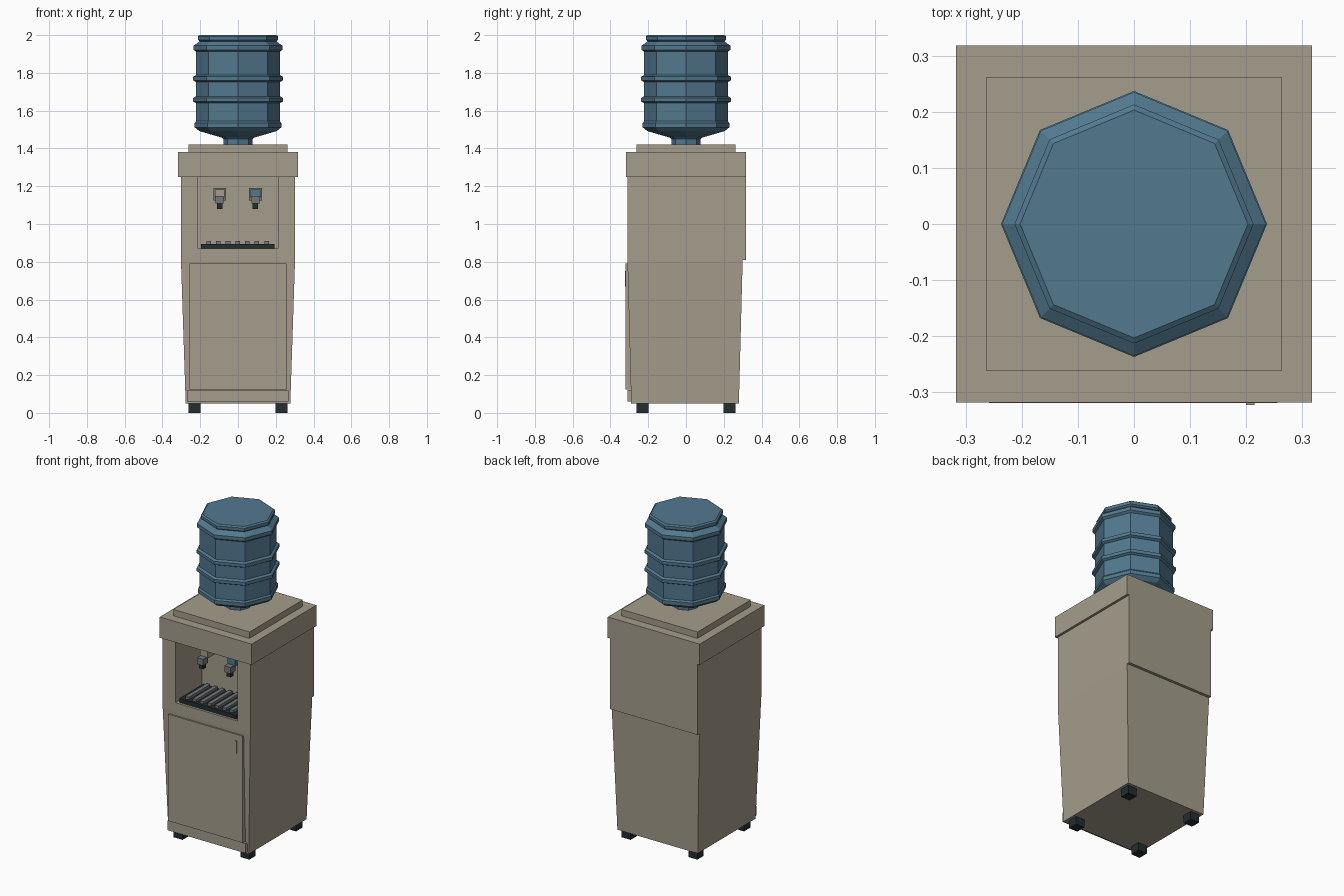
import bpy, bmesh, math

if "Cube" in bpy.data.objects:
    bpy.data.objects.remove(bpy.data.objects["Cube"])


def srgb(r, g, b):
    def lin(c):
        c /= 255
        return c / 12.92 if c <= 0.04045 else ((c + 0.055) / 1.055) ** 2.4
    return (lin(r), lin(g), lin(b), 1)


def material(name, rgb):
    m = bpy.data.materials.new(name)
    m.diffuse_color = srgb(*rgb)
    m.use_nodes = True
    m.node_tree.nodes["Principled BSDF"].inputs["Base Color"].default_value = m.diffuse_color
    return m


TAN = material("beige casing", (165, 157, 140))
BLUE = material("bottle blue", (82, 121, 143))
DARK = material("dark rubber", (36, 45, 47))
GREY = material("grey plastic", (116, 120, 122))


def finish(name, bm, mat):
    bmesh.ops.recalc_face_normals(bm, faces=bm.faces)
    me = bpy.data.meshes.new(name)
    bm.to_mesh(me)
    bm.free()
    me.materials.append(mat)
    ob = bpy.data.objects.new(name, me)
    bpy.context.scene.collection.objects.link(ob)
    return ob


def loft(name, rings, mat):
    """Skin a list of point rings and cap both ends."""
    bm = bmesh.new()
    rows = [[bm.verts.new(p) for p in ring] for ring in rings]
    n = len(rows[0])
    for a, b in zip(rows, rows[1:]):
        for i in range(n):
            j = (i + 1) % n
            bm.faces.new((a[i], a[j], b[j], b[i]))
    bm.faces.new(rows[0])
    bm.faces.new(rows[-1])
    return finish(name, bm, mat)


def rect(x0, x1, y0, y1, z):
    return [(x0, y0, z), (x1, y0, z), (x1, y1, z), (x0, y1, z)]


def box(name, x, y, z, mat):
    return loft(name, [rect(*x, *y, z[0]), rect(*x, *y, z[1])], mat)


# Casing: tapered below, straight above, with the dispensing niche cut out
casing = loft("casing", [rect(-0.277, 0.277, -0.29, 0.28, 0.05),
                         rect(-0.302, 0.302, -0.31, 0.30, 0.81),
                         rect(-0.302, 0.302, -0.31, 0.30, 1.25)], TAN)
cutter = box("niche_cutter", (-0.213, 0.213), (-0.4, -0.05), (0.87, 1.3), TAN)
cutter.hide_render = True
cutter.hide_viewport = True
cut = casing.modifiers.new("niche", 'BOOLEAN')
cut.operation = 'DIFFERENCE'
cut.solver = 'EXACT'
cut.object = cutter

# Top cover, upper back panel and bottle seat
box("top_cover", (-0.317, 0.317), (-0.318, 0.318), (1.25, 1.38), TAN)
box("back_panel", (-0.302, 0.302), (0.29, 0.318), (0.81, 1.25), TAN)
box("bottle_seat", (-0.263, 0.263), (-0.262, 0.262), (1.38, 1.42), TAN)

# Cupboard door, its handle and the kick plate
box("door", (-0.258, 0.256), (-0.319, -0.29), (0.125, 0.79), TAN)
box("door_handle", (0.2, 0.215), (-0.323, -0.318), (0.67, 0.75), TAN)
box("kick_plate", (-0.27, 0.268), (-0.309, -0.28), (0.06, 0.12), TAN)

# Feet
for sx in (-1, 1):
    for sy in (-1, 1):
        box("foot", (sx * 0.23 - 0.031, sx * 0.23 + 0.031),
            (sy * 0.23 - 0.031, sy * 0.23 + 0.031), (0, 0.052), DARK)

# Drip tray with grille bars
box("drip_tray", (-0.197, 0.194), (-0.295, -0.06), (0.87, 0.895), DARK)
for i in range(7):
    cx = -0.155 + i * 0.051
    box("grille_bar", (cx - 0.012, cx + 0.012), (-0.28, -0.07), (0.89, 0.911), GREY)

# Taps: wall plate, arm, valve and nozzle
for name, cx, arm in (("hot", -0.097, TAN), ("cold", 0.092, BLUE)):
    def part(label, half, y, z, mat):
        box(f"{name}_tap_{label}", (cx - half, cx + half), y, z, mat)
    part("plate", 0.034, (-0.065, -0.045), (1.125, 1.19), GREY)
    part("arm", 0.026, (-0.2, -0.06), (1.14, 1.183), arm)
    part("valve", 0.021, (-0.235, -0.185), (1.108, 1.148), GREY)
    part("nozzle", 0.014, (-0.224, -0.196), (1.08, 1.11), DARK)

# Bottle: eight-sided lathe with raised ribs
profile = [(0.078, 1.415), (0.078, 1.45), (0.085, 1.457), (0.205, 1.492),
           (0.23, 1.512), (0.23, 1.534), (0.222, 1.544)]
for z in (1.658, 1.77):
    profile += [(0.222, z - 0.018), (0.237, z - 0.01), (0.237, z + 0.01), (0.222, z + 0.018)]
profile += [(0.222, 1.912), (0.235, 1.922), (0.235, 1.944), (0.203, 1.967),
            (0.213, 1.975), (0.213, 1.993), (0.203, 2.0)]
loft("water_bottle", [[(r * math.cos(k * math.pi / 4), r * math.sin(k * math.pi / 4), z)
                       for k in range(8)] for r, z in profile], BLUE)
